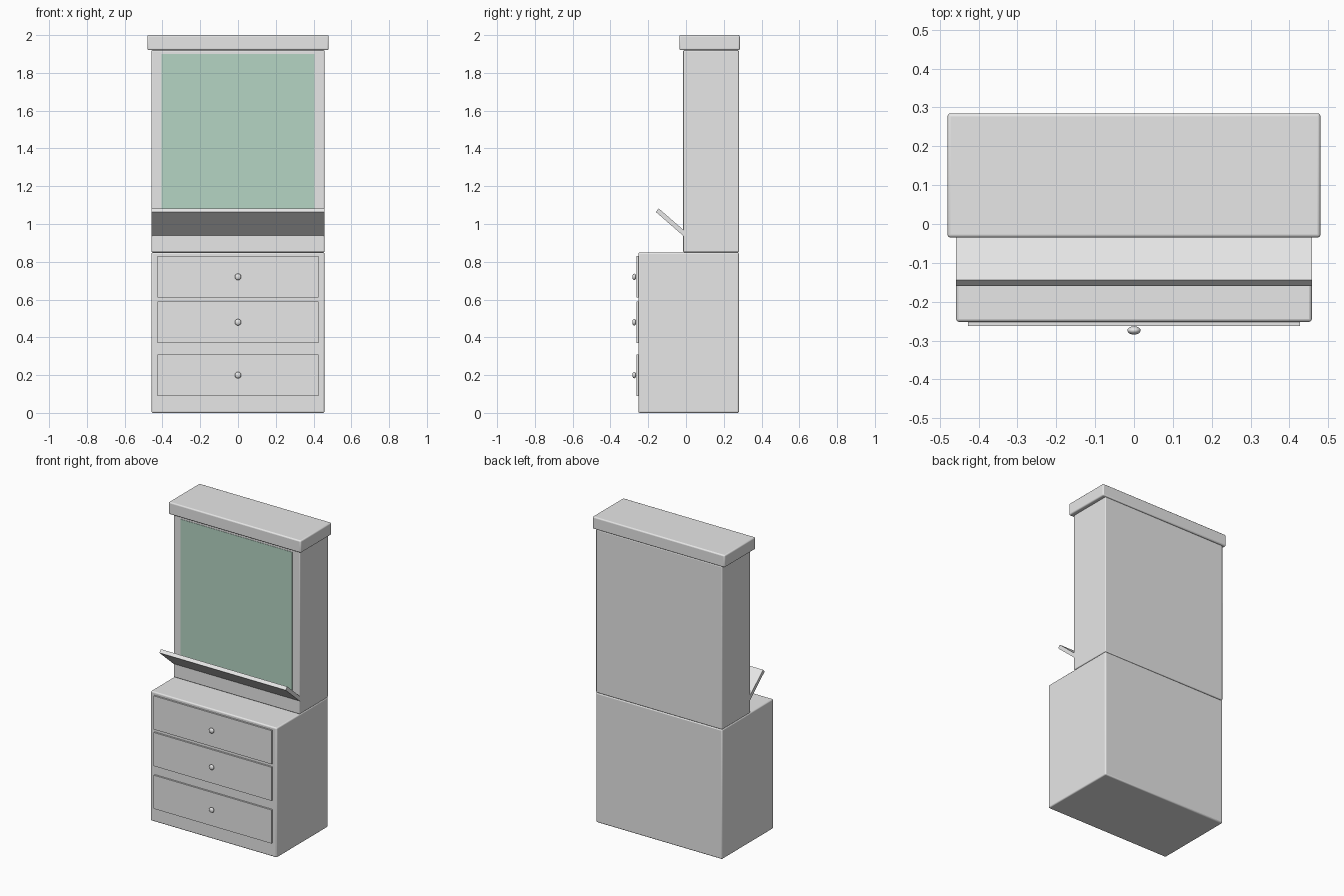
import bpy
from math import radians, sin, cos
from mathutils import Vector

cube = bpy.data.objects.get("Cube")
if cube:
    bpy.data.objects.remove(cube, do_unlink=True)


def make_material(name, colour):
    mat = bpy.data.materials.new(name)
    mat.use_nodes = True
    mat.diffuse_color = (*colour, 1)
    mat.node_tree.nodes["Principled BSDF"].inputs["Base Color"].default_value = (*colour, 1)
    return mat


grey = make_material("light_grey", (0.8, 0.8, 0.8))
green = make_material("green_glass", (0.46, 0.66, 0.55))


def box(name, x, y, z, mat=grey, bevel=0.0):
    """Box from (min, max) ranges, with optional rounded edges."""
    size = [r[1] - r[0] for r in (x, y, z)]
    bpy.ops.mesh.primitive_cube_add(size=1, location=[sum(r) / 2 for r in (x, y, z)])
    obj = bpy.context.object
    obj.name = name
    obj.scale = size
    bpy.ops.object.transform_apply(location=False, rotation=False, scale=True)
    obj.data.materials.append(mat)
    if bevel:
        mod = obj.modifiers.new("rounded_edges", "BEVEL")
        mod.width = bevel
        mod.segments = 3
        bpy.ops.object.shade_smooth_by_angle(angle=radians(35))
    return obj


# Cabinet bodies and top board
WIDE = (-0.458, 0.458)
box("lower_cabinet", WIDE, (-0.252, 0.28), (0, 0.85), bevel=0.008)
box("upper_cabinet", WIDE, (-0.015, 0.28), (0.85, 1.92), bevel=0.006)
box("top_board", (-0.48, 0.48), (-0.035, 0.285), (1.92, 2.0), bevel=0.008)

# Glass panel on the upper front
box("glass_panel", (-0.405, 0.405), (-0.017, -0.010), (0.96, 1.9), green)

# Drawers with flattened round knobs
for name, z in (("top", 0.72), ("middle", 0.48), ("bottom", 0.2)):
    box(name + "_drawer", (-0.427, 0.427), (-0.263, -0.25), (z - 0.11, z + 0.11))
    bpy.ops.mesh.primitive_uv_sphere_add(segments=24, ring_count=12, radius=0.017,
                                         location=(0, -0.274, z))
    knob = bpy.context.object
    knob.name = name + "_knob"
    knob.scale.y = 0.62
    knob.data.materials.append(grey)
    bpy.ops.object.shade_smooth()

# Tilted shelf rising toward the front
angle, length, thick = radians(41), 0.21, 0.024
shelf = box("tilted_shelf", WIDE, (-length / 2, length / 2), (-thick / 2, thick / 2))
shelf.rotation_euler.x = -angle
along = Vector((0, cos(angle), -sin(angle)))
across = Vector((0, sin(angle), cos(angle)))
shelf.location = Vector((0, -0.16, 1.064)) + along * length / 2 + across * thick / 2
